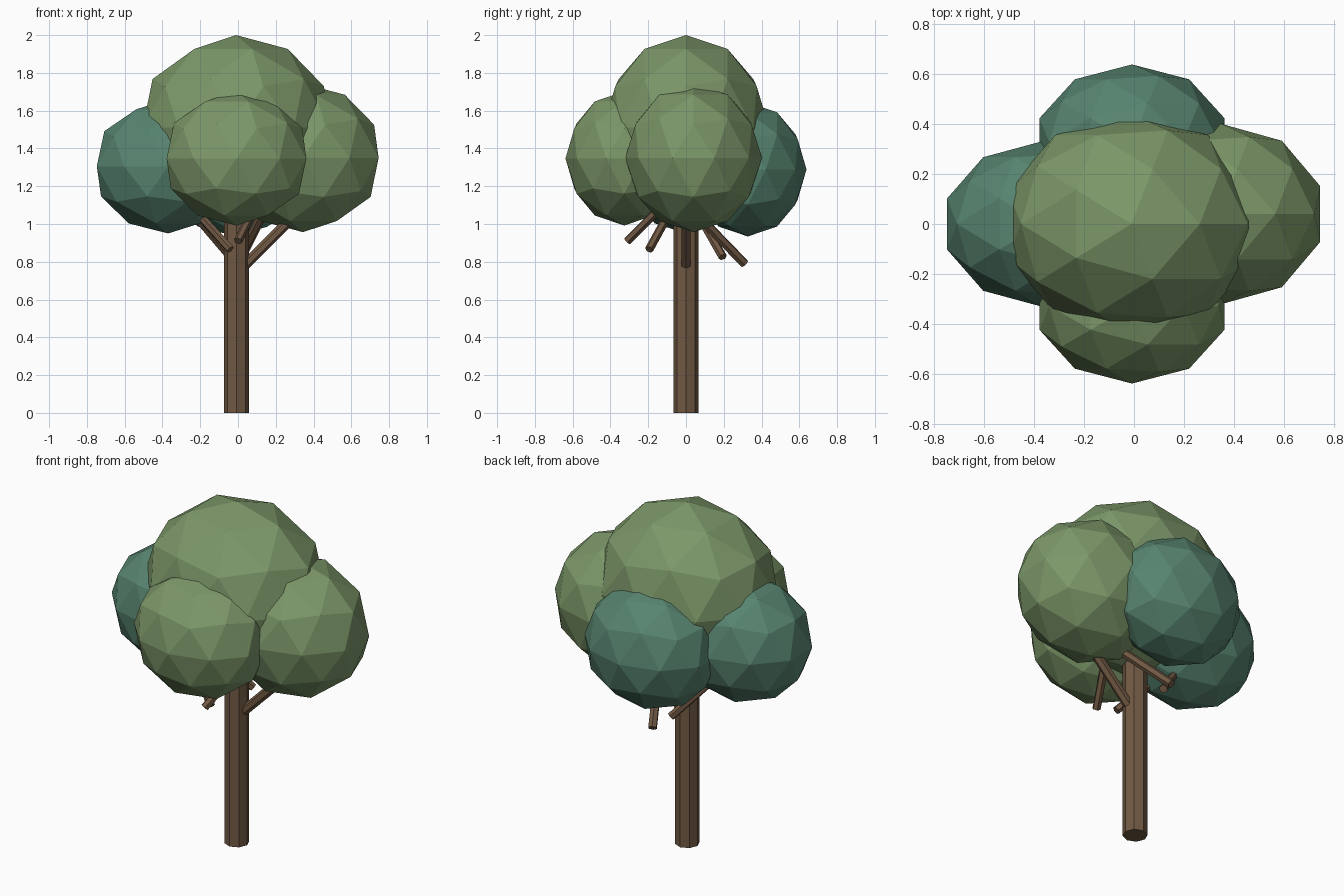
import bpy
from mathutils import Vector

if "Cube" in bpy.data.objects:
    bpy.data.objects.remove(bpy.data.objects["Cube"])


def material(name, rgb):
    m = bpy.data.materials.new(name)
    m.diffuse_color = (*rgb, 1)
    m.use_nodes = True
    m.node_tree.nodes["Principled BSDF"].inputs["Base Color"].default_value = m.diffuse_color
    return m


bark = material("bark", (0.165, 0.1, 0.057))
leaf_light = material("leaf_light", (0.2, 0.31, 0.14))
leaf_dark = material("leaf_dark", (0.095, 0.23, 0.16))


def rod(name, start, direction, length, radius, sides):
    """Flat-sided cylinder from start along direction."""
    d = Vector(direction).normalized()
    bpy.ops.mesh.primitive_cylinder_add(
        vertices=sides, radius=radius, depth=length,
        location=Vector(start) + d * length / 2,
        rotation=d.to_track_quat('Z', 'Y').to_euler())
    ob = bpy.context.object
    ob.name = name
    ob.data.materials.append(bark)


def clump(name, centre, radii, mat):
    """Faceted leaf ball, squashed per axis."""
    bpy.ops.mesh.primitive_ico_sphere_add(subdivisions=2, radius=1, location=centre)
    ob = bpy.context.object
    ob.name = name
    ob.scale = radii
    ob.data.materials.append(mat)


# Trunk
bpy.ops.mesh.primitive_cylinder_add(vertices=8, radius=0.067, depth=1.15,
                                    location=(-0.008, 0, 0.575))
bpy.context.object.name = "trunk"
bpy.context.object.data.materials.append(bark)

# Branches: one joins the trunk, the others hang loose below the leaves
rod("branch_right", (0.04, 0, 0.785), (1, 0, 1), 0.4, 0.027, 6)
rod("branch_front", (0.0, -0.31, 0.91), (0.5, 1.0, 1), 0.36, 0.023, 6)
rod("branch_front_left", (-0.04, -0.195, 0.865), (-0.9, 0.55, 1), 0.36, 0.023, 6)
rod("branch_back_left", (-0.04, 0.195, 0.825), (-0.85, -0.57, 1), 0.36, 0.023, 6)
rod("branch_back", (0.0, 0.31, 0.79), (0.5, -0.97, 1), 0.4, 0.025, 6)

# Leaf clumps
clump("leaves_top", (-0.01, 0, 1.51), (0.52, 0.44, 0.49), leaf_light)
clump("leaves_front", (-0.008, -0.327, 1.347), (0.389, 0.311, 0.355), leaf_light)
clump("leaves_right", (0.344, 0.04, 1.35), (0.421, 0.362, 0.393), leaf_light)
clump("leaves_left", (-0.37, 0, 1.305), (0.397, 0.33, 0.355), leaf_dark)
clump("leaves_back", (-0.008, 0.327, 1.289), (0.389, 0.311, 0.355), leaf_dark)
